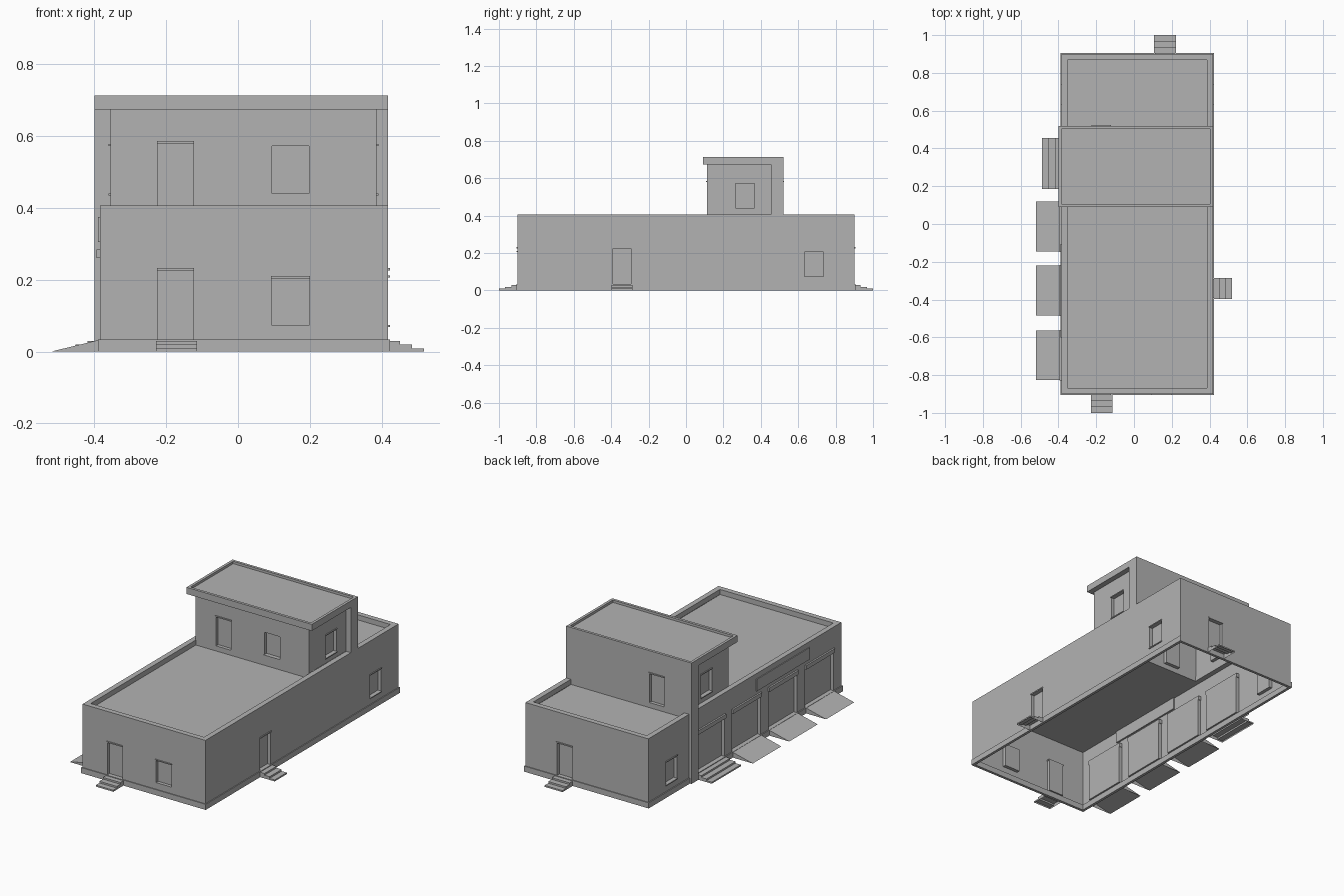
import bpy, bmesh
from mathutils import Vector

cube = bpy.data.objects.get("Cube")
if cube:
    bpy.data.objects.remove(cube, do_unlink=True)

grey = bpy.data.materials.new("plain_grey")
grey.use_nodes = True
COLOUR = (0.45, 0.45, 0.45, 1)
grey.diffuse_color = COLOUR
grey.node_tree.nodes["Principled BSDF"].inputs["Base Color"].default_value = COLOUR

# Main dimensions
X0, X1, Y = -0.384, 0.418, 0.9          # ground floor walls
DECK, TOP, PLINTH = 0.377, 0.407, 0.033  # roof deck, parapet top, plinth top
UX0, UX1, UY0, UY1 = -0.355, 0.386, 0.112, 0.455  # upper room
WX0, BACK = -0.40, 0.52                  # wing wall behind the upper room
SLAB, SLAB_TOP = 0.674, 0.713


def finish(name, bm):
    mesh = bpy.data.meshes.new(name)
    bm.to_mesh(mesh)
    bm.free()
    mesh.materials.append(grey)
    obj = bpy.data.objects.new(name, mesh)
    bpy.context.collection.objects.link(obj)
    return obj


def add_box(bm, x, y, z):
    vs = bmesh.ops.create_cube(bm, size=1)["verts"]
    for v in vs:
        v.co = [r[0] if c < 0 else r[1] for c, r in zip(v.co, (x, y, z))]


def box(name, x, y, z):
    bm = bmesh.new()
    add_box(bm, x, y, z)
    return finish(name, bm)


def ring(name, x, y, z, w):
    """Rectangular frame of width w."""
    bm = bmesh.new()
    for a, b in ((x[0], x[0] + w), (x[1] - w, x[1])):
        add_box(bm, (a, b), y, z)
    for a, b in ((y[0], y[0] + w), (y[1] - w, y[1])):
        add_box(bm, (x[0] + w, x[1] - w), (a, b), z)
    return finish(name, bm)


def quad(bm, pts, normal):
    f = bm.faces.new([bm.verts.new(p) for p in pts])
    f.normal_update()
    if f.normal.dot(normal) < 0:
        f.normal_flip()


def wall(name, axis, pos, sign, span, z, openings=()):
    """Wall on the plane axis=pos facing sign; openings are (a, b, low, high, lintel, sill)."""
    bm = bmesh.new()
    depth = 0.02

    def pt(u, h, d=0.0):
        p = pos - sign * d
        return Vector((p, u, h) if axis == "x" else (u, p, h))

    n = pt(0, 0, -1) - pt(0, 0)
    us = sorted({*span, *[v for o in openings for v in o[:2]]})
    hs = sorted({*z, *[v for o in openings for v in o[2:4]]})
    for a, b in zip(us, us[1:]):
        for c, d in zip(hs, hs[1:]):
            mu, mh = (a + b) / 2, (c + d) / 2
            if not any(o[0] < mu < o[1] and o[2] < mh < o[3] for o in openings):
                quad(bm, [pt(a, c), pt(b, c), pt(b, d), pt(a, d)], n)
    # Recessed panel and reveals of each opening
    for a, b, c, d, lintel, sill in openings:
        corners = [(a, c), (b, c), (b, d), (a, d)]
        quad(bm, [pt(*p, depth) for p in corners], n)
        mid = pt((a + b) / 2, (c + d) / 2)
        for p, q in zip(corners, corners[1:] + corners[:1]):
            quad(bm, [pt(*p), pt(*q), pt(*q, depth), pt(*p, depth)],
                 mid - (pt(*p) + pt(*q)) / 2)
        # Lintel and sill bars
        for on, low in ((lintel, d), (sill, c - lintel)):
            if on:
                out = 0.01 if lintel > 0.01 else 0.005
                p, q = pt(a - 0.003, low, -out), pt(b + 0.003, low + lintel, depth)
                add_box(bm, *[(min(s, t), max(s, t)) for s, t in zip(p, q)])
    bmesh.ops.remove_doubles(bm, verts=bm.verts, dist=0.0001)
    return finish(name, bm)


def door(a, base=PLINTH, lintel=0.007):
    return (a, a + 0.097, base, base + 0.192 - (0.02 if base > PLINTH else 0), lintel, False)


def window(a, base, lintel=0.006, sill=True):
    return (a, a + 0.102, base, base + 0.132, lintel, sill)


# Ground floor walls
GARAGES = [(0.19, 0.45), (-0.145, 0.12), (-0.485, -0.22), (-0.825, -0.563)]
walls_z = (0, DECK)
wall("front_wall", "y", -Y, -1, (X0, X1), walls_z,
     [door(-0.222), window(0.095, 0.072, sill=False)])
wall("back_wall", "y", Y, 1, (X0, X1), walls_z, [door(0.114)])
wall("left_wall", "x", X1, 1, (-Y, Y), walls_z, [door(-0.39), window(0.634, 0.074)])
wall("garage_wall", "x", X0, -1, (-Y, Y), walls_z,
     [window(0.634, 0.074)] + [(a, b, PLINTH, 0.26, 0.024, False) for a, b in GARAGES])

# Plinth, parapet and roof decks
ring("plinth", (X0 - 0.006, X1 + 0.005), (-Y - 0.005, Y + 0.005), (0, PLINTH), 0.016)
ring("parapet", (X0, X1), (-Y, Y), (DECK, TOP), 0.031)
for name, y0, y1 in (("front_roof_deck", -Y + 0.03, UY0), ("back_roof_deck", BACK, Y - 0.03)):
    bm = bmesh.new()
    quad(bm, [(UX0, y0, DECK), (UX1, y0, DECK), (UX1, y1, DECK), (UX0, y1, DECK)],
         Vector((0, 0, 1)))
    finish(name, bm)

# Upper room
wall("upper_front_wall", "y", UY0, -1, (UX0, UX1), (DECK, SLAB),
     [door(-0.222, TOP), window(0.095, 0.44, 0)])
for name, x, s in (("upper_right_wall", UX0, -1), ("upper_left_wall", UX1, 1)):
    wall(name, "x", x, s, (UY0, UY1), (TOP, SLAB), [window(0.265, 0.44)])

# Wing wall behind the upper room, with a pier reaching the ground
wall("upper_back_wall", "y", BACK, 1, (WX0, X1), (DECK, SLAB), [door(-0.222, TOP)])
wall("wing_left_end", "x", X1, 1, (UY1, BACK), (TOP, SLAB))
wall("wing_left_front", "y", UY1, -1, (UX1, X1), (TOP, SLAB))
wall("wing_right_end", "x", WX0, -1, (UY1, BACK), (0, SLAB))
wall("wing_right_front", "y", UY1, -1, (WX0, UX0), (TOP, SLAB))
wall("pier_front", "y", UY1, -1, (WX0, X0), (0, TOP))
wall("pier_back", "y", BACK, 1, (WX0, X0), (0, DECK))

# Overhanging upper roof
box("upper_roof_slab", (WX0, X1), (0.091, BACK), (SLAB, SLAB_TOP - 0.014))
ring("upper_roof_rim", (WX0, X1), (0.091, BACK), (SLAB_TOP - 0.014, SLAB_TOP), 0.016)

# Sign board above the garage doors
box("blank_sign_board", (X0 - 0.005, X0 + 0.01), (-0.6, -0.105), (0.305, 0.375))


def extrusion(name, axis, start, sign, span, profile):
    """Open-bottomed solid: profile of (distance out, height) swept along span."""
    bm = bmesh.new()
    loops = []
    for u in span:
        loops.append([bm.verts.new((start + sign * d, u, h) if axis == "x"
                                   else (u, start + sign * d, h)) for d, h in profile])
    for i in range(len(profile) - 1):
        bm.faces.new((loops[0][i], loops[0][i + 1], loops[1][i + 1], loops[1][i]))
    for loop in loops:
        bm.faces.new(loop)
    bmesh.ops.recalc_face_normals(bm, faces=bm.faces)
    return finish(name, bm)


def steps(name, axis, start, sign, span, run):
    profile = [(0, 0)]
    for i in range(3):
        h = 0.029 - i * 0.01
        profile += [(run * i / 3, h), (run * (i + 1) / 3, h)]
    extrusion(name, axis, start, sign, span, profile + [(run, 0)])


# Steps and loading ramps
steps("front_steps", "y", -Y, -1, (-0.228, -0.114), 0.1)
steps("back_steps", "y", Y, 1, (0.106, 0.222), 0.1)
steps("left_steps", "x", X1, 1, (-0.398, -0.285), 0.1)
steps("right_steps", "x", X0, -1, (0.185, 0.455), 0.103)
for i, (a, b) in enumerate(GARAGES[1:]):
    extrusion(f"ramp_{i + 1}", "x", X0, -1, (a, b), [(0, 0), (0, PLINTH), (0.136, 0)])
